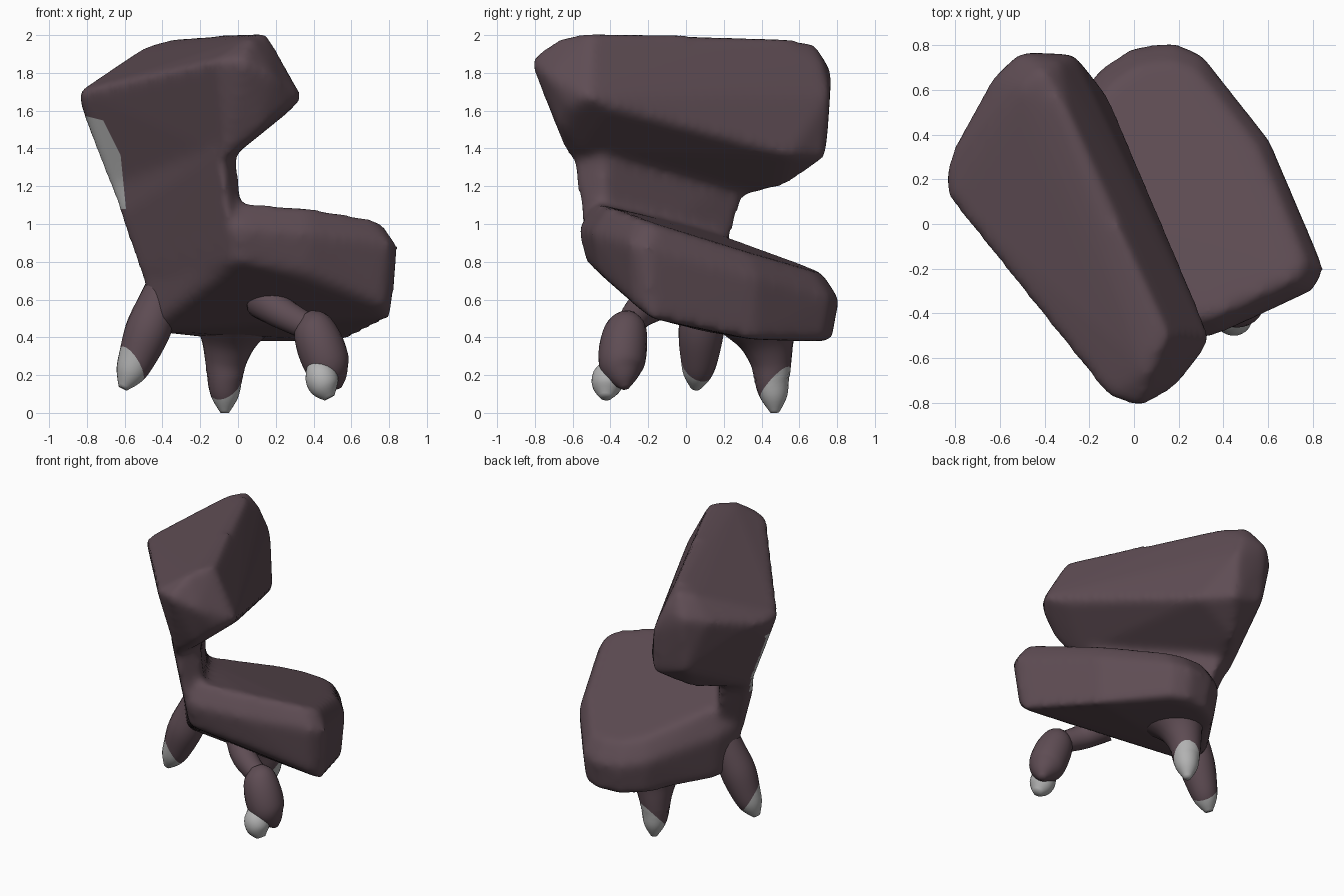
import bpy, bmesh, math
from mathutils import Vector

cube = bpy.data.objects.get("Cube")
if cube:
    bpy.data.objects.remove(cube, do_unlink=True)


def material(name, color):
    m = bpy.data.materials.new(name)
    m.use_nodes = True
    m.diffuse_color = (*color, 1)
    bsdf = m.node_tree.nodes["Principled BSDF"]
    bsdf.inputs["Base Color"].default_value = (*color, 1)
    bsdf.inputs["Roughness"].default_value = 0.8
    return m


HIDE = material("dusky plum", (0.113, 0.073, 0.088))
CLAW = material("claw grey", (0.45, 0.45, 0.45))


def add_object(name, bm):
    mesh = bpy.data.meshes.new(name)
    bm.to_mesh(mesh)
    bm.free()
    ob = bpy.data.objects.new(name, mesh)
    bpy.context.collection.objects.link(ob)
    mesh.materials.append(HIDE)
    mesh.materials.append(CLAW)
    return ob


def cut(bm, co, no):
    bmesh.ops.bisect_plane(bm, geom=bm.verts[:] + bm.edges[:] + bm.faces[:],
                           plane_co=co, plane_no=no)


def add_hull(bm, points, grow):
    """Convex block around the points, grown a little to offset the smoothing."""
    centre = sum((Vector(p) for p in points), Vector()) / len(points)
    verts = [bm.verts.new(centre + (Vector(p) - centre) * grow) for p in points]
    res = bmesh.ops.convex_hull(bm, input=verts)
    loose = {v for v in res["geom_interior"] + res["geom_unused"]
             if isinstance(v, bmesh.types.BMVert) and not v.link_faces}
    bmesh.ops.delete(bm, geom=list(loose), context="VERTS")


body = bmesh.new()

# Heavy headrest block
add_hull(body, [
    (0.06, -0.64, 1.98), (0.14, -0.48, 2.0), (-0.29, 0.47, 1.98), (-0.4, 0.66, 1.95),
    (-0.5, 0.6, 1.92), (0.02, -0.8, 1.86), (-0.12, -0.75, 1.86), (-0.83, 0.2, 1.69),
    (-0.82, 0.12, 1.7), (-0.79, 0.34, 1.7), (-0.62, 0.64, 1.78), (-0.5, 0.75, 1.81),
    (-0.33, 0.71, 1.84), (-0.27, 0.74, 1.68), (0.17, -0.71, 1.78), (0.33, -0.5, 1.67),
    (0.24, -0.6, 1.62), (0.11, -0.64, 1.5), (0.26, -0.37, 1.6), (-0.09, 0.37, 1.4),
    (-0.11, 0.54, 1.37), (-0.26, 0.72, 1.36), (-0.5, 0.7, 1.42), (-0.8, 0.22, 1.57),
    (-0.42, 0.5, 1.21), (-0.64, 0.18, 1.15), (-0.49, 0.26, 1.17),
    (0, -0.52, 1.39), (-0.07, -0.6, 1.36)], 1.033)

# Thin back panel
add_hull(body, [
    (-0.7, 0.22, 1.36), (-0.52, 0.34, 1.3), (-0.02, -0.43, 1.42), (-0.1, -0.6, 1.38),
    (-0.6, 0.09, 1.05), (-0.45, 0.15, 1.05), (-0.02, -0.43, 1.05), (-0.07, -0.53, 1.05),
    (-0.51, 0.07, 0.75), (-0.38, 0.16, 0.75), (0.03, -0.4, 0.8), (-0.04, -0.5, 0.8)], 1.05)

# Thick tilted seat
outline = [(-0.15, 0.68), (0, 0.78), (0.18, 0.8), (0.3, 0.75), (0.6, 0.37), (0.8, -0.1),
           (0.84, -0.2), (0.79, -0.29), (0.38, -0.48), (0.0, -0.56), (-0.5, 0.08), (-0.44, 0.26)]


def seat_loop(scale, height):
    pts = [(0.2 + (x - 0.2) * scale, 0.13 + (y - 0.13) * scale) for x, y in outline]
    return [(x, y, height(x, y)) for x, y in pts]


def seat_top(x, y):
    return 0.98 - 0.33 * max(y, -0.37) - 0.05 * x


def seat_rim(x, y):
    return 0.82 - 0.27 * y


def seat_bottom(x, y):
    return max(0.385 + 0.12 * max(0, -x), 0.39 - 0.9 * (y + 0.06), 0.39 + 0.5 * (x - 0.57))


add_hull(body, seat_loop(0.87, seat_top) + seat_loop(1.0, seat_rim)
         + seat_loop(0.94, seat_bottom), 1.022)

ob = add_object("chair_body", body)
remesh = ob.modifiers.new("merge", "REMESH")
remesh.mode = "VOXEL"
remesh.voxel_size = 0.025
soften = ob.modifiers.new("soften", "SMOOTH")
soften.factor = 0.5
soften.iterations = 14
deps = bpy.context.evaluated_depsgraph_get()
deps.update()
merged = bpy.data.meshes.new_from_object(ob.evaluated_get(deps))
ob.modifiers.clear()

# Bare patch on the rear edge of the back, with cut borders
bm = bmesh.new()
bm.from_mesh(merged)
borders = [(Vector(co), Vector(no)) for co, no in (
    ((0, 0, 1.08), (0, 0, 1)), ((-0.76, 0, 1.56), (-0.25, 0, -1)),
    ((-0.605, 0, 1.2), (-1, 0, -0.1)), ((-0.63, 0, 1.38), (-1, 0, -0.5)))]
for co, no in borders:
    cut(bm, co, no)
bm.normal_update()
for f in bm.faces:
    c = f.calc_center_median()
    f.material_index = int(f.normal.y < 0.1 and all((c - co).dot(no) > 0 for co, no in borders))
    f.smooth = True
bm.to_mesh(ob.data)
bm.free()
bpy.data.meshes.remove(merged)


def limb(name, path, claw_plane=None, sides=20, steps=4):
    """Round tapered limb along (x, y, z, radius) points, with an optional claw cut."""
    rows = []
    for i in range(len(path) - 1):
        a, b, c, d = (Vector(path[max(0, min(len(path) - 1, i + k))]) for k in (-1, 0, 1, 2))
        for s in range(steps):
            t = s / steps
            rows.append(0.5 * (2 * b + (c - a) * t + (2 * a - 5 * b + 4 * c - d) * t * t
                               + (3 * b - a - 3 * c + d) * t ** 3))
    rows.append(Vector(path[-1]))
    bm = bmesh.new()
    rings = []
    for i, r in enumerate(rows):
        way = rows[min(i + 1, len(rows) - 1)].xyz - rows[max(i - 1, 0)].xyz
        turn = way.to_track_quat("Z", "Y")
        rings.append([bm.verts.new(r.xyz + turn @ Vector(
            (math.cos(k * math.tau / sides) * r.w, math.sin(k * math.tau / sides) * r.w, 0)))
            for k in range(sides)])
    for lo, hi in zip(rings, rings[1:]):
        for k in range(sides):
            n = (k + 1) % sides
            bm.faces.new((lo[k], lo[n], hi[n], hi[k]))
    bm.faces.new(rings[0][::-1])
    bm.faces.new(rings[-1])
    for f in bm.faces:
        f.smooth = True
    if claw_plane:
        co, no = (Vector(v) for v in claw_plane)
        cut(bm, co, no)
        for f in bm.faces:
            f.material_index = int((f.calc_center_median() - co).dot(no) > 0)
    bmesh.ops.recalc_face_normals(bm, faces=bm.faces)
    return add_object(name, bm)


# Legs with claw tips
limb("right_leg", [(-0.34, 0.12, 0.78, 0.09), (-0.42, 0.1, 0.58, 0.11), (-0.48, 0.08, 0.43, 0.12),
                   (-0.535, 0.07, 0.29, 0.1), (-0.575, 0.06, 0.2, 0.075), (-0.61, 0.05, 0.13, 0.025)],
     ((-0.53, 0.07, 0.2), (-0.74, -0.42, -0.52)))
limb("rear_leg", [(-0.03, 0.4, 0.5, 0.24), (-0.05, 0.43, 0.38, 0.15), (-0.065, 0.45, 0.27, 0.11),
                  (-0.07, 0.455, 0.17, 0.092), (-0.07, 0.465, 0.08, 0.07), (-0.07, 0.47, 0.0, 0.022)],
     ((-0.07, 0.44, 0.12), (0.35, 0.65, -0.68)))
limb("front_leg", [(0.36, -0.3, 0.52, 0.04), (0.39, -0.31, 0.47, 0.1), (0.43, -0.33, 0.37, 0.125),
                   (0.475, -0.34, 0.25, 0.12), (0.51, -0.33, 0.18, 0.075), (0.53, -0.32, 0.13, 0.02)])
limb("front_thigh", [(0.14, -0.15, 0.6, 0.11), (0.23, -0.25, 0.53, 0.085), (0.38, -0.3, 0.45, 0.07)])
limb("front_claw", [(0.42, -0.38, 0.25, 0.06), (0.44, -0.41, 0.19, 0.085),
                    (0.46, -0.42, 0.13, 0.075), (0.485, -0.425, 0.08, 0.03)],
     ((0, 0, 1), (0, 0, -1)))
